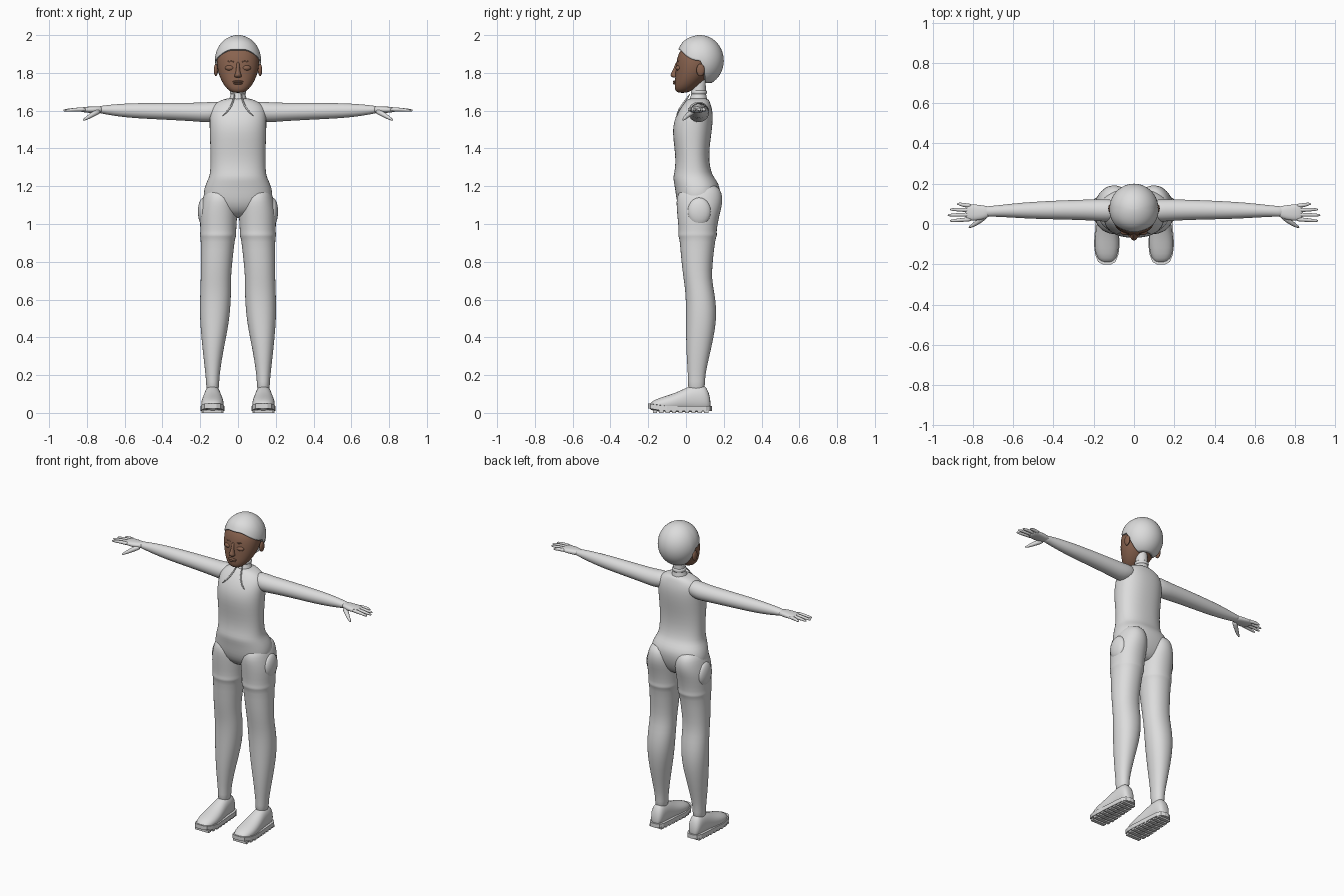
import bpy, bmesh, math
from mathutils import Vector


def material(name, rgb):
    m = bpy.data.materials.new(name)
    m.diffuse_color = (*rgb, 1)
    return m


GREY = material("light_grey", (0.72, 0.72, 0.72))
SKIN = material("brown_skin", (0.25, 0.125, 0.078))


def finish(name, bm, mat, mirror=False, subdiv=0, smooth=True):
    bmesh.ops.recalc_face_normals(bm, faces=bm.faces)
    me = bpy.data.meshes.new(name)
    bm.to_mesh(me)
    bm.free()
    for p in me.polygons:
        p.use_smooth = smooth
    me.materials.append(mat)
    ob = bpy.data.objects.new(name, me)
    bpy.context.collection.objects.link(ob)
    if mirror:
        ob.modifiers.new("mirror", 'MIRROR').use_mirror_merge = False
    if subdiv:
        s = ob.modifiers.new("subdivision", 'SUBSURF')
        s.levels = s.render_levels = subdiv
    return ob


def bridge(bm, loops):
    for a, b in zip(loops, loops[1:]):
        n = len(a)
        for i in range(n):
            bm.faces.new((a[i], a[(i + 1) % n], b[(i + 1) % n], b[i]))


def loft(name, axis, rings, mat=GREY, mirror=False, power=2.0, n=24, subdiv=1):
    """Rings are (position on axis, min and max of one side, min and max of other)."""
    bm = bmesh.new()
    loops = []
    for p, a0, a1, b0, b1 in rings:
        loop = []
        for i in range(n):
            t = 2 * math.pi * i / n
            c, s = math.cos(t), math.sin(t)
            a = (a0 + a1) / 2 + (a1 - a0) / 2 * math.copysign(abs(c) ** (2 / power), c)
            b = (b0 + b1) / 2 + (b1 - b0) / 2 * math.copysign(abs(s) ** (2 / power), s)
            co = {'x': (p, a, b), 'y': (a, p, b), 'z': (a, b, p)}[axis]
            loop.append(bm.verts.new(co))
        loops.append(loop)
    bridge(bm, loops)
    bm.faces.new(loops[0])
    bm.faces.new(loops[-1])
    return finish(name, bm, mat, mirror, subdiv)


def ellipsoid(name, centre, radii, mat=GREY, mirror=False):
    bm = bmesh.new()
    bmesh.ops.create_uvsphere(bm, u_segments=20, v_segments=12, radius=1)
    for v in bm.verts:
        v.co = Vector(centre) + Vector([a * b for a, b in zip(v.co, radii)])
    return finish(name, bm, mat, mirror)


def tube(name, points, radii, mat=GREY, n=10):
    """Mirrored tapering tube with round ends through points."""
    bm = bmesh.new()
    pts = [Vector(p) for p in points]
    loops = []
    for i, (p, r) in enumerate(zip(pts, radii)):
        d = (pts[min(i + 1, len(pts) - 1)] - pts[max(i - 1, 0)]).normalized()
        u = d.cross(Vector((0.13, 0.2, 1))).normalized()
        w = d.cross(u)
        loops.append([bm.verts.new(p + r * (u * math.cos(2 * math.pi * k / n)
                                            + w * math.sin(2 * math.pi * k / n)))
                      for k in range(n)])
    bridge(bm, loops)
    bm.faces.new(loops[0])
    bm.faces.new(loops[-1])
    return finish(name, bm, mat, True, 1)


# Torso with shoulders and pelvis
def mid(z, w, y0, y1):
    return (z, -w, w, y0, y1)


loft("torso", 'z', [
    mid(1.03, .06, .02, .12), mid(1.07, .14, -.03, .15), mid(1.12, .183, -.05, .172),
    mid(1.17, .183, -.056, .180), mid(1.21, .172, -.062, .176), mid(1.245, .155, -.069, .150),
    mid(1.27, .148, -.062, .135), mid(1.33, .145, -.054, .122), mid(1.41, .147, -.062, .125),
    mid(1.48, .150, -.071, .135), mid(1.54, .151, -.066, .142), mid(1.59, .150, -.045, .142),
    mid(1.625, .138, -.022, .134), mid(1.65, .105, -.002, .125), mid(1.668, .055, .015, .115)],
    power=2.3, n=32)

# Neck and collar
loft("neck", 'z', [mid(1.63, .06, .005, .12), mid(1.665, .046, .02, .112), mid(1.69, .036, .03, .105),
                   mid(1.73, .035, .032, .105), mid(1.79, .036, .035, .105)])
loft("collar", 'z', [mid(1.685, .038, .03, .108), mid(1.69, .043, .026, .112),
                     mid(1.705, .043, .026, .112), mid(1.71, .038, .03, .108)])
tube("neck_cord", [(.018, .022, 1.69), (.024, -.005, 1.65), (.045, -.04, 1.605), (.085, -.05, 1.57)],
     (.004, .005, .005, .003))

# Legs, with the raised shorts hem
loft("leg", 'z', [
    (1.21, .06, .14, .04, .15), (1.185, .025, .172, -.03, .183), (1.14, .008, .186, -.052, .195),
    (1.09, .003, .198, -.05, .190), (1.04, .004, .203, -.046, .175), (.96, .010, .199, -.038, .161),
    (.948, .008, .202, -.042, .165), (.932, .010, .201, -.041, .163), (.924, .016, .197, -.034, .156),
    (.80, .030, .198, -.025, .141), (.71, .038, .197, -.013, .136), (.64, .036, .200, -.003, .150),
    (.55, .040, .203, .0, .163), (.45, .052, .199, .0, .157), (.33, .078, .187, .001, .131),
    (.22, .095, .174, .009, .105), (.17, .100, .169, .011, .100), (.10, .10, .168, .01, .10)],
    mirror=True, power=2.15, n=28)
ellipsoid("side_pocket", (.183, .07, 1.065), (.029, .062, .075), mirror=True)

# Shoes: upper, sole and tread bars
loft("shoe_upper", 'y', [
    (-.194, .11, .155, .02, .045), (-.175, .088, .182, .01, .067), (-.12, .074, .197, .005, .086),
    (-.06, .076, .194, .005, .104), (-.01, .084, .186, .005, .128), (.03, .089, .181, .005, .146),
    (.08, .092, .178, .005, .152), (.112, .096, .174, .01, .138), (.131, .113, .157, .02, .07)],
    mirror=True, power=2.2)
sole = [(-.2, .022), (-.188, .043), (-.15, .058), (-.1, .064), (-.03, .059), (.05, .053),
        (.105, .048), (.128, .034), (.137, .012)]
bm = bmesh.new()
outline = [(.135 + w, y) for y, w in sole] + [(.135 - w, y) for y, w in reversed(sole)]
levels = [[bm.verts.new((x, y, z + max(0, -y - .12) * .18)) for x, y in outline] for z in (.01, .036)]
bridge(bm, levels)
bm.faces.new(levels[0])
bm.faces.new(levels[1])
finish("shoe_sole", bm, GREY, True, smooth=False)
bm = bmesh.new()
for i in range(9):
    y = -.165 + i * .034
    w = next(b[1] + (a[1] - b[1]) * (b[0] - y) / (b[0] - a[0])
             for a, b in zip(sole, sole[1:]) if a[0] <= y <= b[0])
    made = bmesh.ops.create_cube(bm, size=1)
    for v in made['verts']:
        v.co = (.135 + v.co.x * w * 1.85, y + v.co.y * .022, .007 + v.co.z * .014)
finish("shoe_tread", bm, GREY, True, smooth=False)

# Arms
loft("arm", 'x', [
    (.07, .03, .11, 1.565, 1.635), (.11, .012, .122, 1.545, 1.650), (.16, .012, .124, 1.536, 1.645),
    (.22, .018, .122, 1.543, 1.642), (.35, .022, .118, 1.550, 1.642), (.45, .024, .113, 1.555, 1.641),
    (.55, .028, .107, 1.560, 1.640), (.66, .035, .095, 1.572, 1.634), (.72, .037, .088, 1.585, 1.626),
    (.745, .036, .088, 1.588, 1.622)], mirror=True)

# Hands: palm, four fingers, thumb
loft("palm", 'x', [
    (.71, .038, .087, 1.588, 1.623), (.75, .022, .092, 1.587, 1.623), (.79, .016, .098, 1.588, 1.622),
    (.825, .018, .098, 1.592, 1.618), (.838, .03, .09, 1.598, 1.612)], mirror=True, power=2.4)
fingers = {"index_finger": (.024, .915, .016), "middle_finger": (.047, .926, .044),
           "ring_finger": (.069, .915, .072), "little_finger": (.09, .88, .1)}
for name, (y0, x1, y1) in fingers.items():
    tube(name, [(.80, y0, 1.606), (.85, y0 + (y1 - y0) * .4, 1.607),
                (x1 - .015, y1, 1.602), (x1, y1, 1.601)], (.012, .0105, .008, .004))
tube("thumb", [(.73, .045, 1.60), (.765, .018, 1.583), (.80, -.008, 1.561), (.822, -.018, 1.548)],
     (.016, .015, .010, .004))

# Face
loft("head", 'z', [
    mid(1.694, .022, -.04, .0), mid(1.703, .045, -.056, .025), mid(1.727, .069, -.061, .06),
    mid(1.76, .089, -.058, .095), mid(1.80, .105, -.056, .13), mid(1.85, .113, -.052, .15),
    mid(1.90, .110, -.043, .16), mid(1.94, .088, -.015, .15), mid(1.965, .05, .03, .12)],
    SKIN, power=2.15, n=32)
loft("nose", 'z', [mid(1.774, .010, -.066, -.04), mid(1.779, .020, -.078, -.04),
                   mid(1.789, .019, -.085, -.04), mid(1.803, .012, -.076, -.04),
                   mid(1.83, .009, -.063, -.04), mid(1.86, .008, -.053, -.04)], SKIN, n=14)
ellipsoid("upper_lip", (0, -.056, 1.754), (.029, .014, .006), SKIN)
ellipsoid("lower_lip", (0, -.056, 1.744), (.024, .014, .007), SKIN)
ellipsoid("eyelid", (.043, -.038, 1.826), (.025, .017, .015), SKIN, True)
tube("brow", [(.018, -.047, 1.857), (.045, -.04, 1.864), (.075, -.022, 1.856)], (.004, .006, .003), SKIN)
ellipsoid("ear", (.117, .077, 1.815), (.011, .022, .033), SKIN, True)


# Close-fitting hair, cut to a hairline around the face
def hairline(az):
    def ease(a, b):
        t = min(1, max(0, (az - a) / (b - a)))
        return t * t * (3 - 2 * t)
    return 64 + 26 * ease(15, 85) + 62 * ease(88, 118)


bm = bmesh.new()
seg, rows = 64, 20
loops = []
for r in range(1, rows + 4):
    loop = []
    for i in range(seg):
        t = 2 * math.pi * i / seg
        az = math.degrees(min(t, 2 * math.pi - t))
        k = min(r, rows) / rows
        th = math.radians(hairline(az) * k)
        front = max(0, math.cos(t))
        # rolled front edge, then a return inward under the rim
        f = 1 + .07 * front * math.sin(math.pi * k) ** 2 + .03 * front * k
        f *= (1, .98, .93, .86)[max(0, r - rows)]
        loop.append(bm.verts.new((.122 * f * math.sin(th) * math.sin(t),
                                  .075 - .125 * f * math.sin(th) * math.cos(t),
                                  1.865 + .135 * (f if r > rows else 1) * math.cos(th))))
    loops.append(loop)
bridge(bm, loops)
top = bm.verts.new((0, .075, 2.0))
for i in range(seg):
    bm.faces.new((top, loops[0][i], loops[0][(i + 1) % seg]))
bm.faces.new(loops[-1])
finish("hair", bm, GREY)
